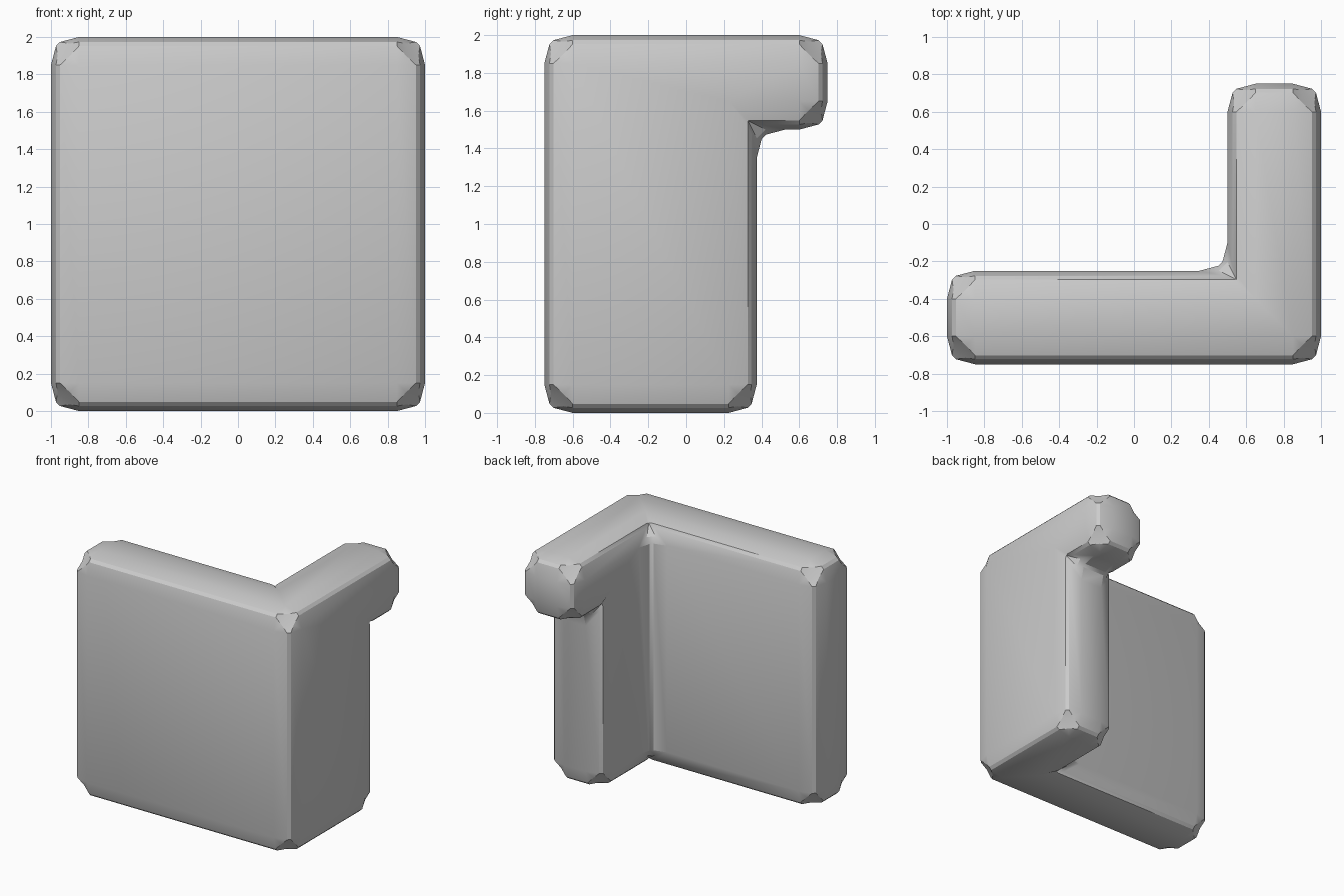
import bpy, bmesh, math
from mathutils import Vector

if "Cube" in bpy.data.objects:
    bpy.data.objects.remove(bpy.data.objects["Cube"])

# Block corners (min, max) that tile the wall without overlap
blocks = [
    ((-1.0, -0.75, 0.0), (0.5, -0.25, 2.0)),   # front panel
    ((0.5, -0.75, 0.0), (1.0, 0.375, 2.0)),    # side panel
    ((0.5, 0.375, 1.5), (1.0, 0.75, 2.0)),     # upper arm
]
cuts = [sorted({p[i] for b in blocks for p in b}) for i in range(3)]


def filled(cell):
    if any(c < 0 or c >= len(cuts[i]) - 1 for i, c in enumerate(cell)):
        return False
    mid = [(cuts[i][c] + cuts[i][c + 1]) / 2 for i, c in enumerate(cell)]
    return any(all(lo[i] < mid[i] < hi[i] for i in range(3)) for lo, hi in blocks)


# Outer skin of the joined blocks
bm = bmesh.new()
cells = [(a, b, c) for a in range(len(cuts[0]) - 1)
         for b in range(len(cuts[1]) - 1) for c in range(len(cuts[2]) - 1)]
for cell in filter(filled, cells):
    for axis in range(3):
        u, v = (axis + 1) % 3, (axis + 2) % 3
        for side in (0, 1):
            near = list(cell)
            near[axis] += 2 * side - 1
            if filled(near):
                continue
            ring = []
            for du, dv in ((0, 0), (1, 0), (1, 1), (0, 1)):
                p = Vector((0, 0, 0))
                p[axis] = cuts[axis][cell[axis] + side]
                p[u] = cuts[u][cell[u] + du]
                p[v] = cuts[v][cell[v] + dv]
                ring.append(bm.verts.new(p))
            bm.faces.new(ring if side else ring[::-1])
bmesh.ops.remove_doubles(bm, verts=bm.verts, dist=1e-4)
bmesh.ops.dissolve_limit(bm, angle_limit=0.02, verts=bm.verts, edges=bm.edges)
mesh = bpy.data.meshes.new("corner_wall")
bm.to_mesh(mesh)
bm.free()
wall = bpy.data.objects.new("corner_wall", mesh)
bpy.context.collection.objects.link(wall)
bpy.context.view_layer.objects.active = wall
wall.select_set(True)

# Wide, shallow edge rounding with a narrow flat at the crest
bev = wall.modifiers.new("edge_rounding", 'BEVEL')
bev.width = 0.15
bev.segments = 3
bev.limit_method = 'ANGLE'
bev.profile_type = 'CUSTOM'
prof = bev.custom_profile
for x, y in ((0.82, 0.68), (0.68, 0.82)):
    prof.points.add(x, y)
for p in prof.points:
    p.handle_type_1 = p.handle_type_2 = 'VECTOR'
prof.update()
bpy.ops.object.modifier_apply(modifier=bev.name)
bpy.ops.object.shade_smooth_by_angle(angle=math.radians(30))
print([tuple(round(c, 3) for c in v.co) for v in wall.data.vertices if v.co.x < -0.8 and v.co.y < -.5 and v.co.z > 1.5])
